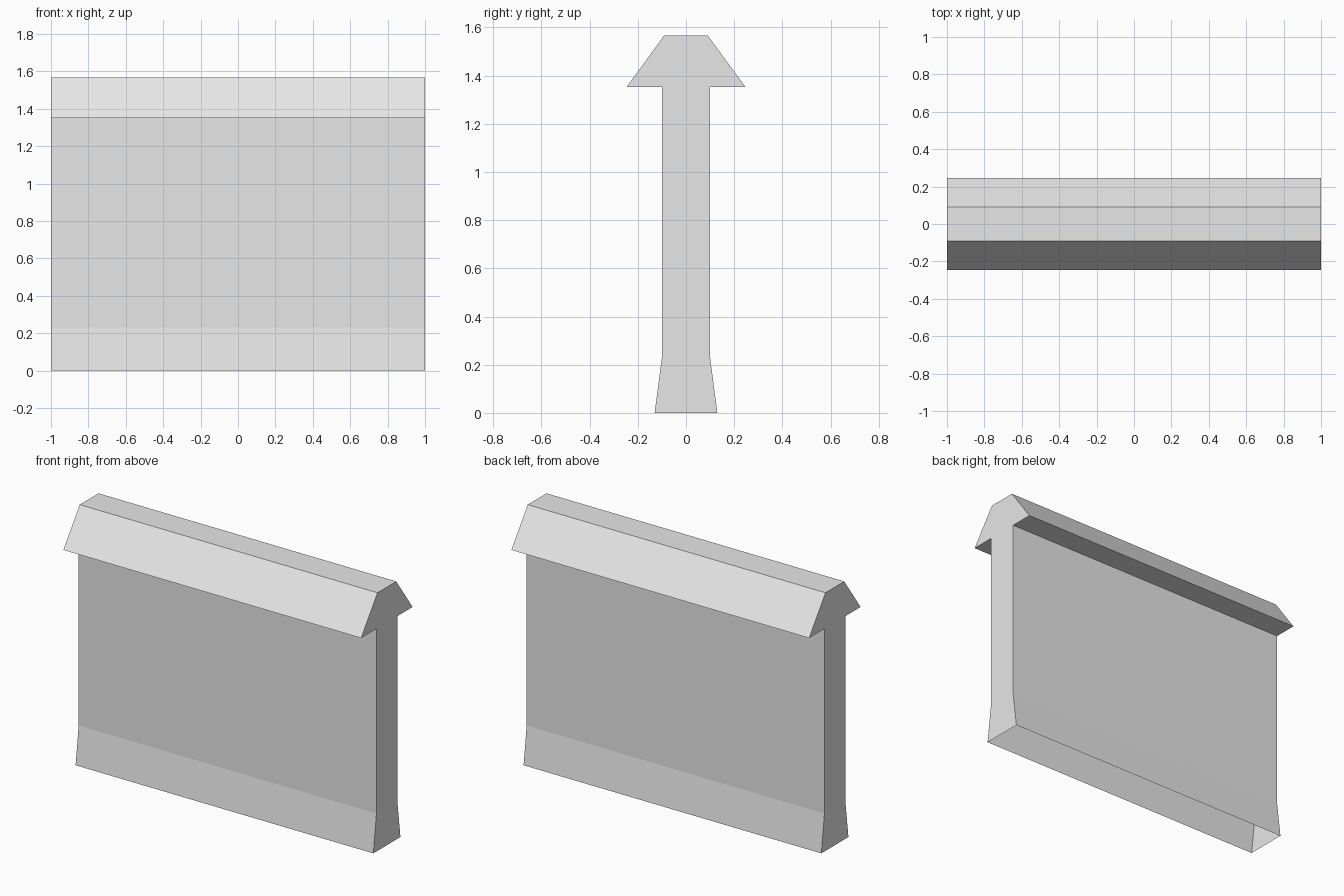
import bpy
import bmesh

cube = bpy.data.objects.get("Cube")
if cube:
    bpy.data.objects.remove(cube, do_unlink=True)

# Single plain colour
grey = bpy.data.materials.new("light_grey")
grey.use_nodes = True
colour = (0.8, 0.8, 0.8, 1.0)
grey.diffuse_color = colour
grey.node_tree.nodes["Principled BSDF"].inputs["Base Color"].default_value = colour

# Half section from the ground up: flared foot, wall, overhanging coping
half = [(0.13, 0.0), (0.10, 0.23), (0.10, 1.352), (0.247, 1.352), (0.09, 1.567)]
section = half + [(-y, z) for y, z in reversed(half)]
HALF_LENGTH = 1.0

# Sweep the section along x, leaving the underside of the foot open
bm = bmesh.new()
right = [bm.verts.new((-HALF_LENGTH, y, z)) for y, z in section]
left = [bm.verts.new((HALF_LENGTH, y, z)) for y, z in section]
for i in range(len(section) - 1):
    bm.faces.new((right[i], right[i + 1], left[i + 1], left[i]))

# End caps
bm.faces.new(right[::-1])
bm.faces.new(left)
bmesh.ops.recalc_face_normals(bm, faces=bm.faces[:])

# Open shell: make sure the top faces upward
bm.normal_update()
top = max(bm.faces, key=lambda f: f.calc_center_median().z)
if top.normal.z < 0:
    bmesh.ops.reverse_faces(bm, faces=bm.faces[:])

mesh = bpy.data.meshes.new("coped_wall")
bm.to_mesh(mesh)
bm.free()
mesh.materials.append(grey)
wall = bpy.data.objects.new("coped_wall", mesh)
bpy.context.collection.objects.link(wall)
